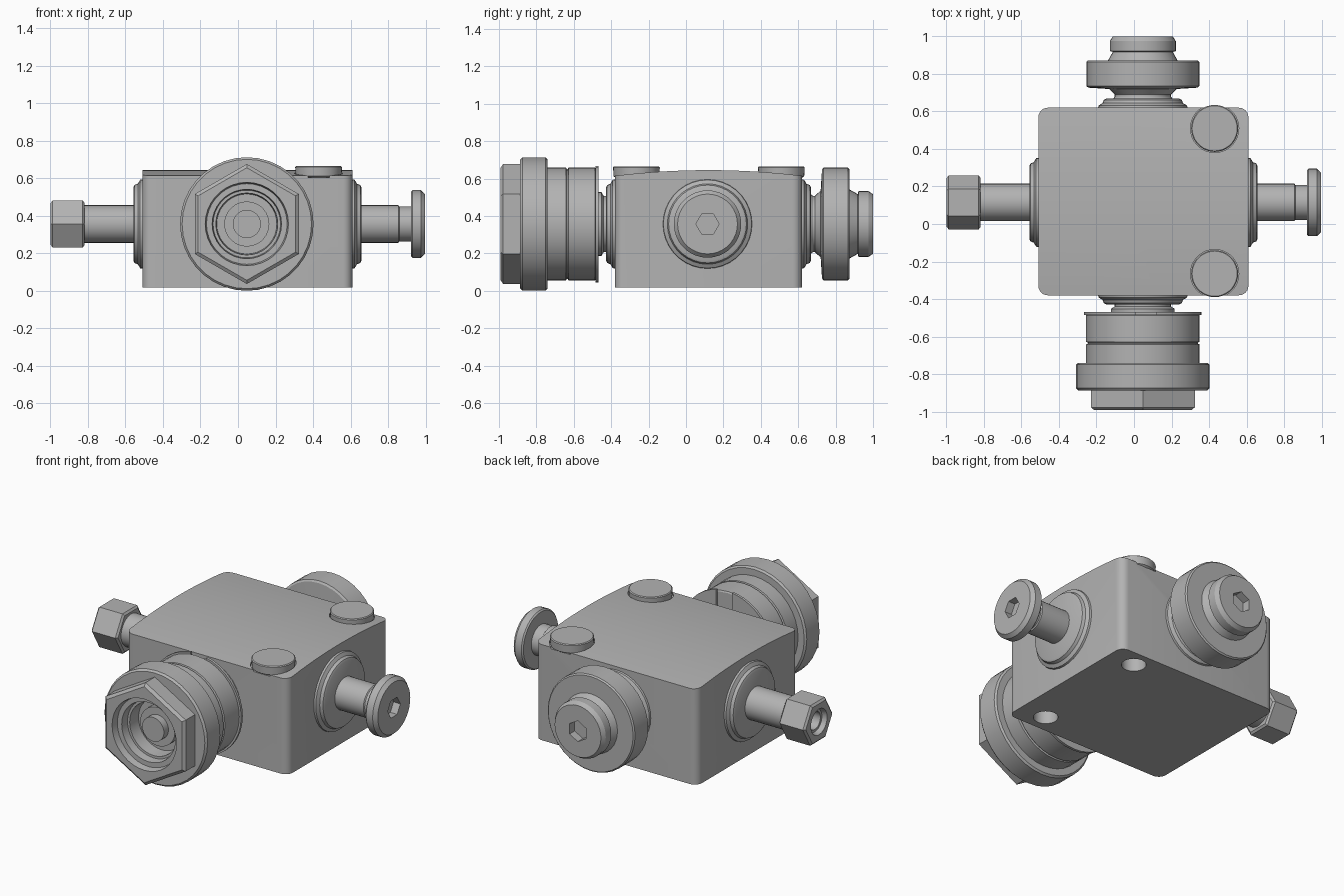
import bpy, bmesh, math
from mathutils import Vector

cube = bpy.data.objects.get("Cube")
if cube:
    bpy.data.objects.remove(cube, do_unlink=True)

SEGS = 36
X, Y, Z = Vector((1, 0, 0)), Vector((0, 1, 0)), Vector((0, 0, 1))

metal = bpy.data.materials.new("plain grey metal")
metal.use_nodes = True
grey = (0.45, 0.45, 0.45, 1)
metal.diffuse_color = grey
metal.node_tree.nodes["Principled BSDF"].inputs["Base Color"].default_value = grey


def make(name, bm):
    bmesh.ops.recalc_face_normals(bm, faces=bm.faces)
    mesh = bpy.data.meshes.new(name)
    bm.to_mesh(mesh)
    bm.free()
    mesh.materials.append(metal)
    obj = bpy.data.objects.new(name, mesh)
    bpy.context.collection.objects.link(obj)
    return obj


def smooth(obj):
    bpy.ops.object.select_all(action='DESELECT')
    obj.select_set(True)
    bpy.context.view_layer.objects.active = obj
    bpy.ops.object.shade_smooth_by_angle(angle=math.radians(28))


def turn(name, origin, axis, side, profile):
    """Turned part: rings (distance, radius) along axis; a third item makes the ring hexagonal."""
    bm = bmesh.new()
    other = axis.cross(side)
    rings = []
    for dist, radius, *hexed in profile:
        ring = []
        for i in range(SEGS):
            a = math.tau * i / SEGS
            r = radius
            if hexed:
                sector = math.pi / 3
                r *= math.cos(sector / 2) / math.cos(a % sector - sector / 2)
            ring.append(bm.verts.new(origin + axis * dist
                                     + (side * math.cos(a) + other * math.sin(a)) * r))
        rings.append(ring)
    for a, b in zip(rings, rings[1:]):
        for i in range(SEGS):
            j = (i + 1) % SEGS
            bm.faces.new((a[i], a[j], b[j], b[i]))
    bm.faces.new(rings[0])
    bm.faces.new(rings[-1])
    obj = make(name, bm)
    smooth(obj)
    return obj


def cut(obj, cutter):
    cutter.hide_render = True
    mod = obj.modifiers.new("cut", 'BOOLEAN')
    mod.operation, mod.solver, mod.object = 'DIFFERENCE', 'EXACT', cutter
    bpy.context.view_layer.objects.active = obj
    bpy.ops.object.modifier_apply(modifier=mod.name)
    bpy.data.objects.remove(cutter, do_unlink=True)


# Body: arched side profile pushed across x, with rounded upright corners
bm = bmesh.new()
steps = 16
outline = [(-0.38, 0.018)]
for i in range(steps + 1):
    s = 2 * i / steps - 1
    outline.append((0.12 + 0.5 * s, 0.645 - 0.03 * s * s))
outline.append((0.62, 0.018))
face = bm.faces.new([bm.verts.new((-0.51, y, z)) for y, z in outline])
pushed = bmesh.ops.extrude_face_region(bm, geom=[face])["geom"]
bmesh.ops.translate(bm, vec=X * 1.12, verts=[v for v in pushed if isinstance(v, bmesh.types.BMVert)])
upright = [e for e in bm.edges
           if abs(e.verts[0].co.z - e.verts[1].co.z) > 0.3]
bmesh.ops.bevel(bm, geom=upright, offset=0.05, segments=6, profile=0.5, affect='EDGES')
body = make("valve_body", bm)

# Bolt seats, bolt holes and bolt heads
for place, y in (("back", 0.51), ("front", -0.265)):
    spot = Vector((0.43, y, 0))
    cut(body, turn("seat_cutter", spot, Z, X, [(0.605, 0.129), (0.8, 0.129)]))
    cut(body, turn("hole_cutter", spot, Z, X, [(-0.1, 0.07), (0.4, 0.07)]))
    turn(place + "_bolt_head", spot, Z, X,
         [(0.6, 0.105), (0.612, 0.122), (0.66, 0.125), (0.665, 0.12)])
smooth(body)

fore_aft = Vector((0.047, 0, 0.357))
across = Vector((0, 0.115, 0.357))

# Raised bosses on the four sides
for name, origin, axis, start in (("front_boss", fore_aft, -Y, 0.37), ("back_boss", fore_aft, Y, 0.61),
                                  ("left_boss", across, X, 0.60), ("right_boss", across, -X, 0.50)):
    turn(name, origin, axis, Z,
         [(start, 0.24), (start + 0.022, 0.236), (start + 0.034, 0.215), (start + 0.052, 0.208),
          (start + 0.058, 0.195)])

# Front port: neck, split ring, nut with collar and open hexagonal end
turn("front_neck", fore_aft, -Y, Z, [(0.41, 0.15), (0.44, 0.15), (0.452, 0.17), (0.5, 0.17)])
split_ring = turn("front_split_ring", fore_aft, -Y, Z, [(0.468, 0.314), (0.484, 0.314)])
bm = bmesh.new()
bmesh.ops.create_cube(bm, size=1)
bmesh.ops.scale(bm, vec=(0.11, 0.2, 0.2), verts=bm.verts)
bmesh.ops.translate(bm, vec=(0.065, -0.48, 0.65), verts=bm.verts)
cut(split_ring, make("gap_cutter", bm))
smooth(split_ring)
turn("front_nut_sleeve", fore_aft, -Y, Z,
     [(0.482, 0.295), (0.487, 0.303), (0.628, 0.303), (0.632, 0.293), (0.638, 0.293),
      (0.642, 0.303), (0.76, 0.303)])
turn("front_nut", fore_aft, -Y, Z,
     [(0.74, 0.29), (0.74, 0.345), (0.75, 0.356), (0.875, 0.356), (0.887, 0.345),
      (0.887, 0.32, True), (0.978, 0.32, True), (0.992, 0.3, True),
      (0.992, 0.222), (0.95, 0.215), (0.95, 0.185), (0.9, 0.18), (0.9, 0.165),
      (0.82, 0.16)])
turn("front_port_pin", fore_aft, -Y, Z, [(0.8, 0.12), (0.86, 0.12), (0.86, 0.075), (0.905, 0.075)])

# Back port: waisted neck, disc and socketed knob
turn("back_plug", fore_aft, Y, Z,
     [(0.65, 0.17), (0.68, 0.15), (0.69, 0.15), (0.72, 0.18), (0.727, 0.29), (0.735, 0.301),
      (0.865, 0.301), (0.873, 0.293), (0.873, 0.185), (0.918, 0.16), (0.922, 0.176),
      (0.975, 0.176), (1.0, 0.16), (1.0, 0.065, True), (0.95, 0.065, True)])

# Left stem: rod and socketed disc
turn("left_stem", across, X, Y,
     [(0.65, 0.1), (0.855, 0.1), (0.86, 0.094), (0.922, 0.094), (0.922, 0.172), (0.93, 0.18),
      (0.975, 0.18), (0.997, 0.16), (0.997, 0.062, True), (0.95, 0.062, True)])

# Right stem: rod and bored hexagonal end
turn("right_stem", across, -X, Y,
     [(0.55, 0.1), (0.818, 0.1), (0.818, 0.13, True), (0.828, 0.144, True),
      (0.988, 0.144, True), (0.999, 0.13, True), (0.999, 0.08), (0.97, 0.07),
      (0.97, 0.055), (0.9, 0.055)])
